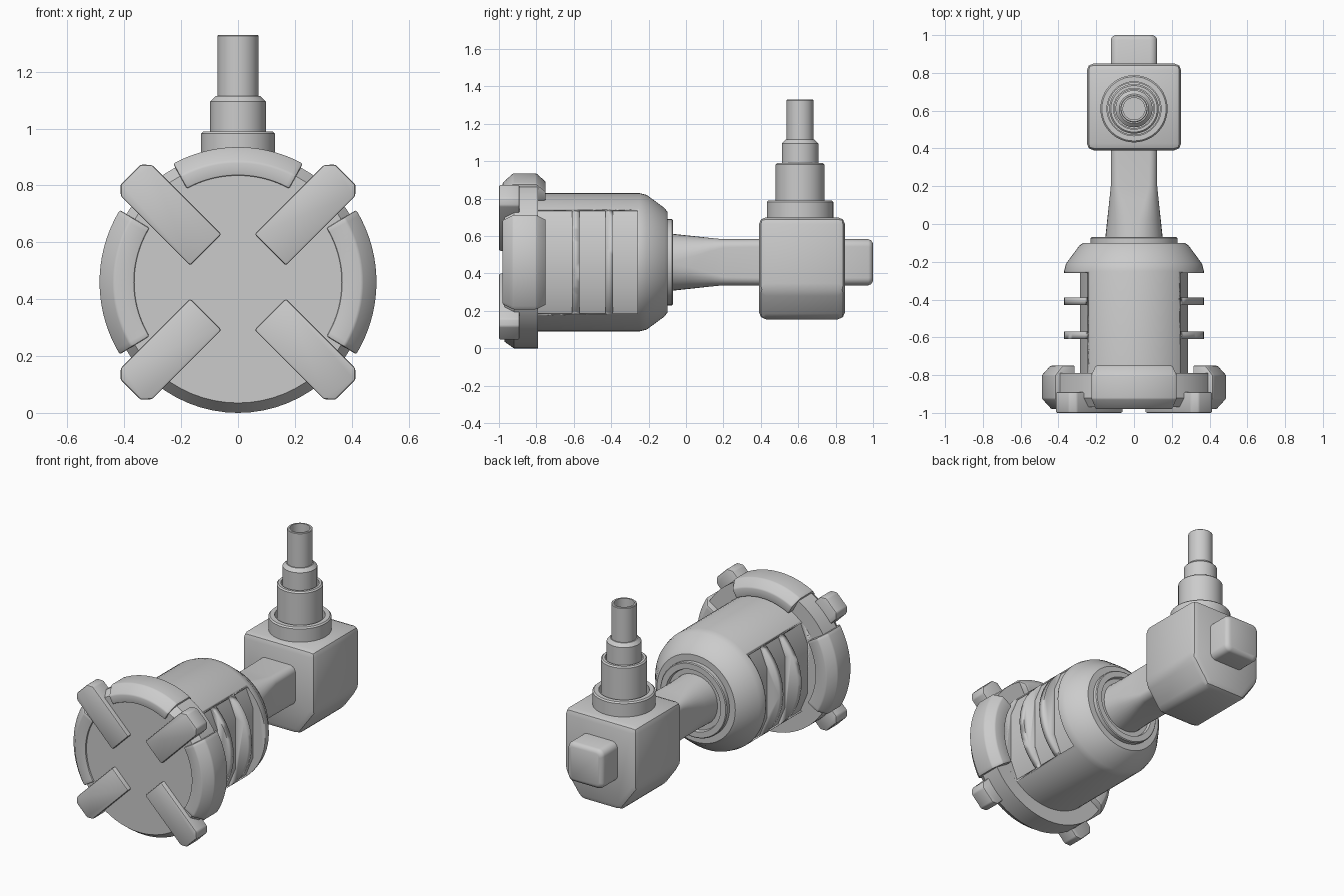
import bpy, bmesh, math
from mathutils import Vector

if "Cube" in bpy.data.objects:
    bpy.data.objects.remove(bpy.data.objects["Cube"])

CZ = 0.46   # height of the barrel axis


def finish(name, bm, bevel=0, segs=2, smooth=30):
    bmesh.ops.recalc_face_normals(bm, faces=bm.faces)
    me = bpy.data.meshes.new(name)
    bm.to_mesh(me)
    bm.free()
    ob = bpy.data.objects.new(name, me)
    bpy.context.collection.objects.link(ob)
    bpy.context.view_layer.objects.active = ob
    bpy.ops.object.select_all(action='DESELECT')
    ob.select_set(True)
    if bevel:
        m = ob.modifiers.new("Bevel", 'BEVEL')
        m.width, m.segments, m.limit_method = bevel, segs, 'ANGLE'
        bpy.ops.object.modifier_apply(modifier=m.name)
    bpy.ops.object.shade_smooth_by_angle(angle=math.radians(smooth))
    return ob


def loft(name, rings, wrap=False, **kw):
    """Skin a list of closed rings; cap the ends unless wrapped around."""
    bm = bmesh.new()
    vs = [[bm.verts.new(p) for p in r] for r in rings]
    n = len(rings[0])
    pairs = list(zip(vs, vs[1:])) + ([(vs[-1], vs[0])] if wrap else [])
    for a, b in pairs:
        for i in range(n):
            j = (i + 1) % n
            bm.faces.new((a[i], a[j], b[j], b[i]))
    if not wrap:
        bm.faces.new(vs[0])
        bm.faces.new(vs[-1])
    return finish(name, bm, **kw)


def on_y(r, t, a):
    return (r * math.cos(a), t, CZ + r * math.sin(a))


def on_z(r, t, a):
    return (r * math.cos(a), 0.61 + r * math.sin(a), t)


def lathe(name, pts, place=on_y, n=64, **kw):
    return loft(name, [[place(r, t, 2 * math.pi * i / n) for i in range(n)]
                       for r, t in pts], **kw)


def arc(name, pts, mid, half, n=24, **kw):
    angs = [math.radians(mid - half + 2 * half * i / n) for i in range(n + 1)]
    return loft(name, [[on_y(r, t, a) for r, t in pts] for a in angs], **kw)


def prism(name, outline, y0, y1, **kw):
    return loft(name, [[(x, y, z) for x, z in outline] for y in (y0, y1)], **kw)


# Barrel with cooling slots cut in both sides
barrel = lathe("barrel", [(0.37, -0.85), (0.37, -0.25), (0.36, -0.21),
                          (0.29, -0.115), (0.27, -0.1)])
for s in (1, -1):
    for y0, y1 in ((-0.79, -0.61), (-0.57, -0.43), (-0.39, -0.26)):
        cut = prism("slot_cutter", [(s * x, CZ + z) for x, z in (
            (0.285, -0.155), (0.235, -0.275), (0.5, -0.275),
            (0.5, 0.275), (0.235, 0.275), (0.285, 0.155))], y0, y1)
        cut.hide_render = True
        bpy.context.view_layer.objects.active = barrel
        m = barrel.modifiers.new("Slot", 'BOOLEAN')
        m.operation, m.solver, m.object = 'DIFFERENCE', 'EXACT', cut
        bpy.ops.object.modifier_apply(modifier=m.name)
        bpy.data.objects.remove(cut)

# Collar at the back of the barrel
lathe("barrel_collar", [(0.23, -0.12), (0.23, -0.075), (0.225, -0.07),
                        (0.19, -0.07), (0.185, -0.09)])

# Front disc
lathe("front_disc", [(0.42, -0.79), (0.46, -0.79), (0.46, -0.92), (0.425, -0.97)])


# Rim clamps: two sides and the top
def clamp(name, r, ri, mid, half):
    arc(name, [(ri, -0.98), (r - 0.05, -0.98), (r, -0.925), (r, -0.80),
               (r - 0.045, -0.75), (ri, -0.75)], mid, half, bevel=0.006)


clamp("right_clamp", 0.487, 0.365, 0, 31.4)
clamp("left_clamp", 0.487, 0.365, 180, 31.4)
clamp("top_clamp", 0.475, 0.375, 90, 28.7)

# Crossed bars on the front
for k in range(4):
    a = math.radians(45 + 90 * k)
    u, v = Vector((math.cos(a), math.sin(a))), Vector((-math.sin(a), math.cos(a)))
    c = Vector((0, CZ))
    ring = [c + u * d + v * w for d, w in (
        (0.16, -0.078), (0.505, -0.078), (0.535, -0.05),
        (0.535, 0.05), (0.505, 0.078), (0.16, 0.078))]
    prism(f"front_bar_{k + 1}", ring, -1.0, -0.89, bevel=0.008)


# Neck: round at the barrel, rounded square at the block
def rounded_square(h, r, y, n=8):
    pts = []
    for q in range(4):
        cx, cz = ((1, 1), (-1, 1), (-1, -1), (1, -1))[q]
        for i in range(n + 1):
            a = math.pi / 2 * (q + i / n)
            pts.append((cx * (h - r) + r * math.cos(a), y,
                        CZ + cz * (h - r) + r * math.sin(a)))
    return pts


loft("neck", [rounded_square(h, r, y) for h, r, y in (
    (0.155, 0.15, -0.1), (0.142, 0.115, 0.02), (0.13, 0.07, 0.13),
    (0.123, 0.045, 0.2), (0.123, 0.04, 0.42))], smooth=35)

# Rear plug
loft("rear_plug", [rounded_square(h, r, y) for h, r, y in (
    (0.123, 0.04, 0.8), (0.123, 0.04, 0.975), (0.117, 0.036, 0.99),
    (0.1, 0.025, 1.0))], smooth=40)

# Elbow block with a wide chamfer underneath
prism("elbow_block", [(-0.25, 0.31), (-0.14, 0.155), (0.14, 0.155), (0.25, 0.31),
                      (0.25, 0.70), (-0.25, 0.70)], 0.39, 0.85, bevel=0.037, segs=2)


# Stepped pipe: nested hollow sleeves
def sleeve(name, ro, ri, z0, z1, lip=0.008):
    lathe(name, [(ri, z0), (ro, z0), (ro, z1 - lip), (ro - lip, z1), (ri, z1)],
          place=on_z, n=48, wrap=True)


sleeve("pipe_flange", 0.178, 0.143, 0.66, 0.79)
sleeve("pipe_lower_sleeve", 0.131, 0.108, 0.66, 0.99)
sleeve("pipe_upper_sleeve", 0.098, 0.07, 0.70, 1.115, 0.02)
sleeve("pipe_tube", 0.072, 0.058, 0.80, 1.33, 0.004)
lathe("pipe_floor", [(0.14, 0.69), (0.14, 0.745), (0.105, 0.75), (0.105, 0.95),
                     (0.065, 0.95), (0.065, 1.2)], place=on_z, n=48)
